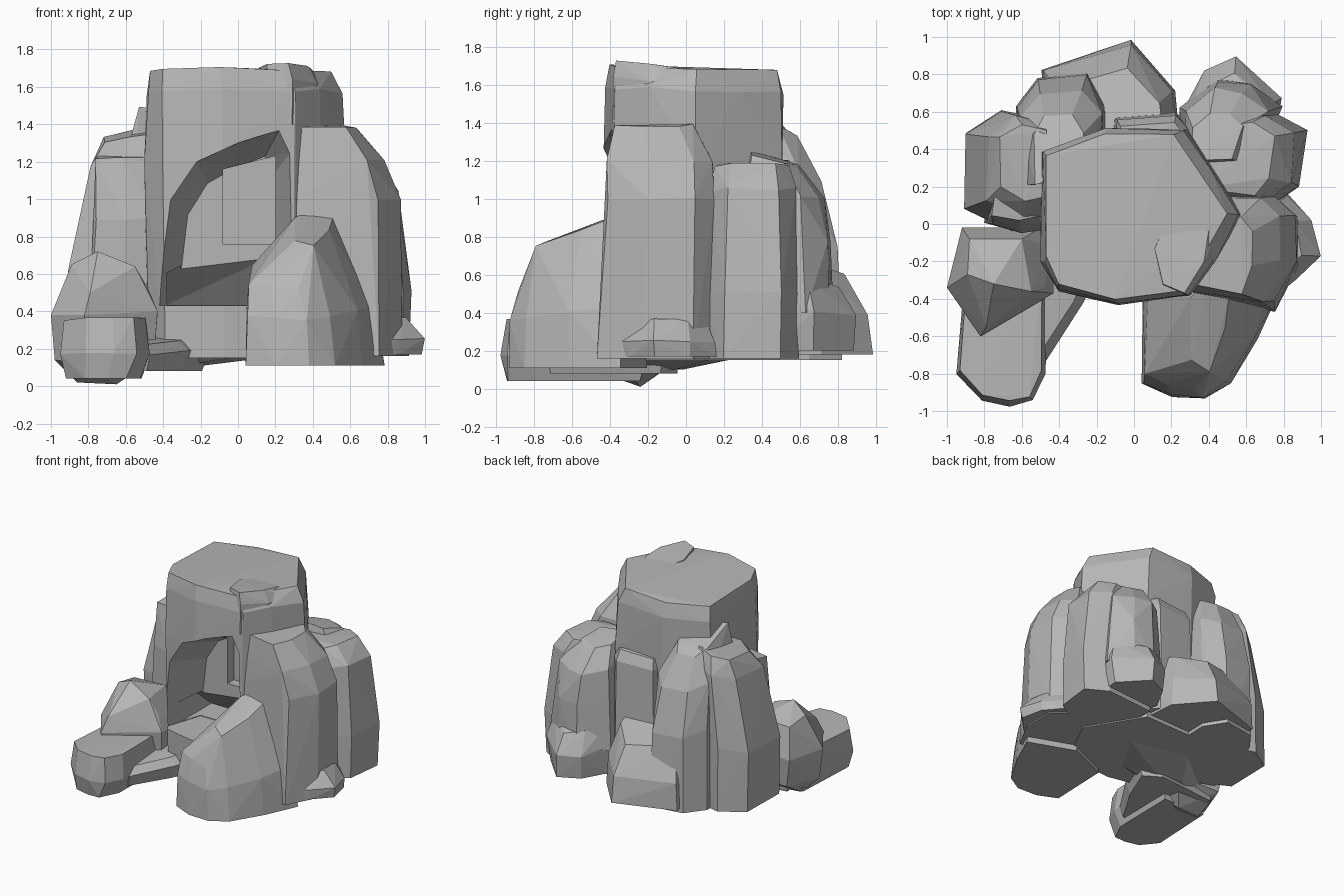
import bpy, bmesh, random

random.seed(4)
stone = bpy.data.materials.new("stone_grey")
stone.diffuse_color = (0.47, 0.47, 0.47, 1)


def hull(name, points):
    """Flat-faced convex boulder around a cloud of points."""
    bm = bmesh.new()
    for p in points:
        bm.verts.new(p)
    bmesh.ops.convex_hull(bm, input=bm.verts[:])
    bmesh.ops.delete(bm, geom=[v for v in bm.verts if not v.link_faces], context='VERTS')
    bmesh.ops.recalc_face_normals(bm, faces=bm.faces[:])
    me = bpy.data.meshes.new(name)
    bm.to_mesh(me)
    bm.free()
    me.materials.append(stone)
    ob = bpy.data.objects.new(name, me)
    bpy.context.collection.objects.link(ob)
    return ob


def rock(name, outline, levels, tilt=(0, 0), jitter=0.01):
    """Stack scaled copies of an outline; levels are (z, sx, sy, dx, dy)."""
    cx = sum(p[0] for p in outline) / len(outline)
    cy = sum(p[1] for p in outline) / len(outline)
    z0, z1 = levels[0][0], levels[-1][0]
    pts = []
    for z, sx, sy, dx, dy in levels:
        t = (z - z0) / (z1 - z0)
        for x, y in outline:
            px, py = (x - cx) * sx + dx, (y - cy) * sy + dy
            pz = z + t * (px * tilt[0] + py * tilt[1])
            j = [random.uniform(-jitter, jitter) for _ in range(3)]
            pts.append((cx + px + j[0], cy + py + j[1], pz + (j[2] if t > 0 else 0)))
    return hull(name, pts)


def carve(target, cutter):
    mod = target.modifiers.new("carve", 'BOOLEAN')
    mod.operation, mod.solver, mod.object = 'DIFFERENCE', 'EXACT', cutter
    bpy.context.view_layer.objects.active = target
    bpy.ops.object.modifier_apply(modifier=mod.name)
    bpy.data.objects.remove(cutter)


# Central pillar with the flat summit
pillar = rock("central_pillar",
              [(-0.48, 0.38), (-0.15, 0.5), (0.27, 0.5), (0.4, 0.3), (0.56, 0.05), (0.43, -0.2),
               (0.3, -0.38), (-0.08, -0.43), (-0.4, -0.35), (-0.48, -0.2)],
              [(0.15, 0.99, 0.97, 0, 0), (1.2, 1.03, 1.01, 0, 0), (1.57, 1.01, 1.01, 0, 0),
               (1.685, 0.92, 0.95, -0.03, 0.01)], (0.01, -0.03))
# Cave arch, undercut and niche
arch = [(-0.45, 0.43), (-0.42, 0.65), (-0.37, 1.0), (-0.22, 1.2), (0, 1.3), (0.22, 1.37),
        (0.28, 1.25), (0.3, 0.43)]
carve(pillar, hull("cave_cutter",
                   [(x, y, z) for x, z in arch for y in (-0.6, -0.4)] +
                   [(0.7 * x - 0.01, -0.02, 0.43 + 0.85 * (z - 0.43)) for x, z in arch]))
carve(pillar, hull("undercut_cutter",
                   [(x, y, z) for x in (-0.38, 0.2) for y, z in
                    ((-0.3, 0.435), (0.2, 0.435), (-0.04, 0.68 + 0.12 * x), (-0.3, 0.6))]))
carve(pillar, hull("niche_cutter",
                   [(x, y, z) for x in (-0.08, 0.2) for y in (-0.2, 0.06)
                    for z in (0.76, 1.18 + 0.25 * x)]))
# Raised part of the summit
rock("summit_chip", [(0.15, -0.33), (0.29, -0.385), (0.42, -0.2), (0.46, -0.02), (0.2, 0.1), (0.1, -0.12)],
     [(1.4, 1, 1, 0, 0), (1.62, 1, 1, 0, 0), (1.705, 0.8, 0.9, -0.02, -0.01)], (0, -0.12), 0.004)

# Left side towers
rock("left_tower", [(-0.9, 0.48), (-0.7, 0.6), (-0.45, 0.55), (-0.42, 0.0), (-0.65, -0.04), (-0.9, 0.08)],
     [(0.15, 1, 1, 0, 0), (0.65, 1, 1, 0, 0), (1.2, 0.75, 0.85, 0.06, 0.02),
      (1.33, 0.55, 0.65, 0.08, 0.05)], (0.2, 0.1))
rock("left_front_column", [(-0.76, 0.0), (-0.74, 0.2), (-0.45, 0.2), (-0.45, -0.02), (-0.6, -0.05)],
     [(0.15, 1.1, 1, -0.02, 0), (0.9, 1, 1, 0, 0), (1.22, 0.9, 0.8, -0.02, 0.04)], (0, 0.1))
rock("back_left_tower", [(-0.62, 0.2), (-0.62, 0.62), (-0.52, 0.78), (-0.26, 0.81), (-0.16, 0.65), (-0.16, 0.3)],
     [(0.15, 1.05, 1.03, 0, 0), (0.8, 1, 0.97, 0, 0), (1.15, 0.92, 0.83, 0, -0.05),
      (1.35, 0.6, 0.62, -0.01, -0.12)], (0, -0.4))

# Back rocks
rock("back_low_rock", [(-0.5, 0.82), (-0.25, 0.9), (-0.02, 0.98), (0.22, 0.72), (0.25, 0.4), (-0.45, 0.4)],
     [(0.18, 1, 1, 0, 0), (0.42, 0.97, 0.95, 0, 0), (0.64, 0.78, 0.7, 0, -0.07)], (0, -0.3))
rock("back_slab", [(-0.1, 0.56), (0.22, 0.58), (0.3, 0.5), (0.25, 0.3), (-0.12, 0.3)],
     [(0.2, 1.05, 1.1, 0, 0), (1.12, 1, 1, 0, 0), (1.2, 0.9, 0.85, 0, -0.02)])
rock("back_right_foot", [(0.25, 0.6), (0.38, 0.82), (0.55, 0.9), (0.64, 0.78), (0.78, 0.68), (0.75, 0.4), (0.3, 0.4)],
     [(0.2, 0.9, 0.9, 0, 0), (0.42, 1, 1, 0, 0), (0.58, 0.85, 0.75, 0, -0.04)], (0, -0.3))
rock("back_right_tower", [(0.27, 0.6), (0.45, 0.74), (0.62, 0.72), (0.76, 0.6), (0.65, 0.3), (0.27, 0.3)],
     [(0.4, 1.1, 1.1, 0, 0.02), (0.8, 1, 1, 0, 0.02), (1.04, 0.9, 0.9, -0.02, 0),
      (1.18, 0.55, 0.6, -0.06, -0.06)], (-0.1, -0.25))

# Right side towers
rock("right_back_tower", [(0.3, 0.13), (0.3, 0.55), (0.75, 0.6), (0.92, 0.5), (0.89, 0.2), (0.75, 0.1)],
     [(0.16, 0.98, 1, 0, 0), (0.5, 1, 1, 0, 0), (1.05, 0.9, 0.92, -0.03, 0),
      (1.18, 0.65, 0.75, -0.08, 0)])
rock("right_front_tower", [(0.28, -0.35), (0.76, -0.42), (0.87, -0.2), (0.87, 0.05), (0.75, 0.15), (0.3, 0.15)],
     [(0.16, 1.02, 1.1, 0, -0.02), (1.0, 0.98, 1, 0, 0), (1.2, 0.82, 0.97, -0.05, 0),
      (1.39, 0.5, 0.75, -0.13, -0.04)])
rock("right_foot", [(0.7, -0.42), (0.86, -0.3), (0.99, -0.17), (0.95, 0.03), (0.82, 0.16), (0.6, 0.0)],
     [(0.17, 1, 1, 0, 0), (0.25, 1, 1, 0, 0), (0.36, 0.75, 0.8, -0.06, 0)])

# Front rocks
rock("front_right_rock",
     [(0.05, -0.35), (0.05, -0.86), (0.2, -0.92), (0.38, -0.94), (0.52, -0.85), (0.67, -0.62),
      (0.78, -0.35), (0.4, -0.2)],
     [(0.11, 1, 1, 0, 0), (0.4, 0.94, 0.98, -0.02, 0), (0.58, 0.77, 0.9, -0.06, 0.03),
      (0.81, 0.28, 0.68, 0.02, 0.06)], (0, 0.36))
# Boulder with a long ridge and a steep lower front face
hull("front_left_boulder",
     [(-0.92, -0.02, 0.38), (-0.88, -0.08, 0.62), (-0.5, -0.02, 0.4), (-0.6, -0.08, 0.63),
      (-0.43, -0.12, 0.38), (-0.43, -0.37, 0.4), (-0.48, -0.34, 0.52), (-0.55, -0.36, 0.64),
      (-0.75, -0.32, 0.72), (-0.89, -0.27, 0.65), (-1.0, -0.34, 0.38), (-0.82, -0.6, 0.38),
      (-0.79, -0.55, 0.5), (-0.98, -0.32, 0.14), (-0.82, -0.55, 0.12), (-0.45, -0.35, 0.14),
      (-0.48, -0.05, 0.15), (-0.88, -0.04, 0.15), (-0.86, -0.26, 0.02), (-0.65, -0.24, 0.01)])
# Foot with a thin plate spreading towards the cave
rock("front_left_foot",
     [(-0.94, -0.8), (-0.82, -0.94), (-0.67, -0.97), (-0.55, -0.95), (-0.47, -0.8), (-0.47, -0.2), (-0.9, -0.2)],
     [(0.04, 0.85, 0.92, -0.02, 0), (0.17, 1, 1, 0, 0), (0.36, 0.93, 0.92, 0, 0.01)])
rock("foot_plate",
     [(-0.85, -0.75), (-0.47, -0.73), (-0.27, -0.42), (-0.15, -0.12), (-0.3, -0.03), (-0.85, -0.08)],
     [(0.08, 0.93, 0.95, -0.02, 0), (0.19, 1, 1, 0, 0), (0.25, 0.85, 0.85, -0.02, 0)], (0, 0.08), 0.004)
rock("under_slab", [(-0.8, -0.3), (-0.3, -0.3), (0.05, -0.2), (0.3, 0.2), (-0.3, 0.3), (-0.8, -0.1)],
     [(0.1, 0.4, 0.4, -0.2, -0.1), (0.17, 1, 1, 0, 0)], (0, 0), 0.003)
